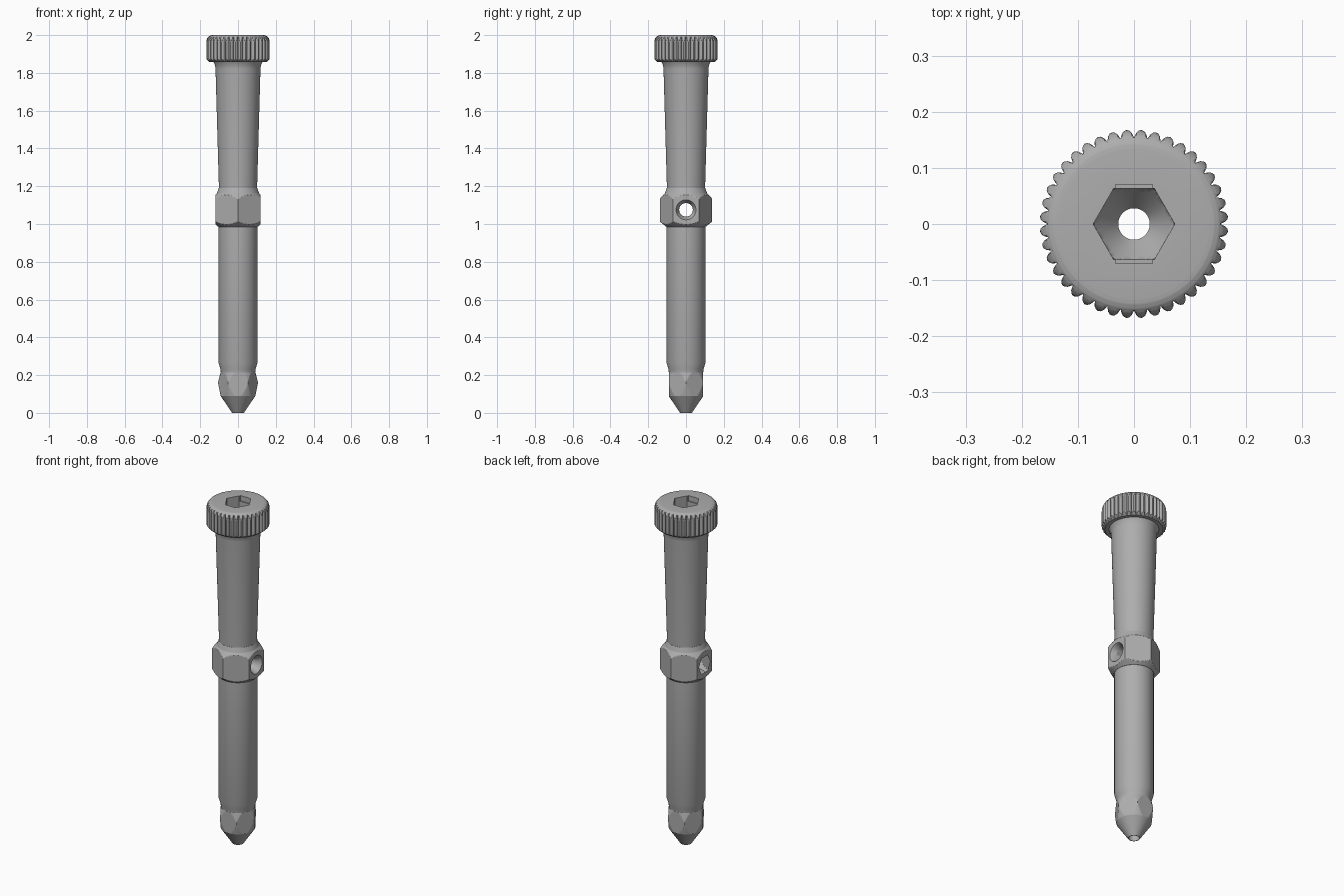
import bpy, bmesh, math

if "Cube" in bpy.data.objects:
    bpy.data.objects.remove(bpy.data.objects["Cube"])

SIDES = 240
BORE = 0.028

steel = bpy.data.materials.new("grey_steel")
steel.use_nodes = True
grey = (0.42, 0.42, 0.42, 1)
steel.diffuse_color = grey
steel.node_tree.nodes["Principled BSDF"].inputs["Base Color"].default_value = grey


def hexagon(flat, turn=0):
    """Radius limit of a hexagon whose first flat faces the angle turn."""
    def limit(i):
        a = (360 * i / SIDES - turn + 30) % 60 - 30
        return flat / math.cos(math.radians(a))
    return limit


def knurl(i):
    """Radius limit of the gripping ridges around the head."""
    return 0.154 + 0.014 * abs(math.sin(math.pi * i / 6)) ** 0.7


def refine(profile, steps):
    """Split each profile segment so that cut edges follow clean curves."""
    out = []
    for (r0, z0), (r1, z1) in zip(profile, profile[1:]):
        out += [(r0 + (r1 - r0) * k / steps, z0 + (z1 - z0) * k / steps)
                for k in range(steps)]
    return out + [profile[-1]]


def tube(name, outer, inner=None, steps=1, limit=None, inner_limit=None):
    """Turn a hollow part; outer runs upward and inner runs downward."""
    inner = inner or [(BORE, outer[-1][1]), (BORE, outer[0][1])]
    rows = [(r, z, limit) for r, z in refine(outer, steps)]
    rows += [(r, z, inner_limit) for r, z in inner]
    bm = bmesh.new()
    rings = []
    for r, z, lim in rows:
        ring = []
        for i in range(SIDES):
            a = 2 * math.pi * i / SIDES
            d = min(r, lim(i)) if lim else r
            ring.append(bm.verts.new((d * math.cos(a), d * math.sin(a), z)))
        rings.append(ring)
    for k, low in enumerate(rings):
        high = rings[(k + 1) % len(rings)]
        for i in range(SIDES):
            j = (i + 1) % SIDES
            bm.faces.new((low[i], low[j], high[j], high[i]))
    bmesh.ops.recalc_face_normals(bm, faces=bm.faces)
    mesh = bpy.data.meshes.new(name)
    bm.to_mesh(mesh)
    bm.free()
    mesh.materials.append(steel)
    obj = bpy.data.objects.new(name, mesh)
    bpy.context.collection.objects.link(obj)
    return obj


def cut(obj, cutter):
    """Subtract the cutter from a part and discard it."""
    cutter.hide_render = True
    mod = obj.modifiers.new("cut", 'BOOLEAN')
    mod.operation, mod.object, mod.solver = 'DIFFERENCE', cutter, 'EXACT'
    bpy.context.view_layer.objects.active = obj
    bpy.ops.object.modifier_apply(modifier=mod.name)
    bpy.data.objects.remove(cutter)


def side_cutter(x0, x1, r0, r1, sides):
    """A cone or prism lying along x at the height of the cross hole."""
    bpy.ops.mesh.primitive_cone_add(
        vertices=sides, radius1=r0, radius2=r1, depth=x1 - x0,
        location=((x0 + x1) / 2, 0, 1.075), rotation=(0, math.pi / 2, 0))
    return bpy.context.object


# Tapered tip
tip = tube("tip", [(0.031, 0), (0.092, 0.09)])

# Ball-ended hexagonal key above the tip
ball_key = tube("ball_key", [(0.092, 0.09), (0.106, 0.16), (0.092, 0.215)],
                steps=12, limit=hexagon(0.091, 30))

# Neck and straight shaft
shaft = tube("shaft", [(0.091, 0.215), (0.093, 0.232), (0.103, 0.265), (0.103, 0.985)])

# Hexagonal collar with chamfered corners
collar = tube("collar", [(0.104, 0.985), (0.142, 1.016), (0.142, 1.13),
                         (0.112, 1.163), (0.102, 1.19)],
              steps=10, limit=hexagon(0.12))

# Cross hole: countersunk on one side, hexagonal pocket on the other
cut(collar, side_cutter(-0.3, 0.3, 0.036, 0.036, 48))
cut(collar, side_cutter(0.08, 0.15, 0.03, 0.07, 48))
cut(collar, side_cutter(-0.3, -0.06, 0.053, 0.053, 6))

# Handle, widening towards the head
handle = tube("handle", [(0.101, 1.19), (0.119, 1.82), (0.121, 1.84), (0.13, 1.857)])

# Knurled head with a rounded rim and a hexagonal socket
rim = [(0.134 + 0.034 * math.cos(a), 1.966 + 0.034 * math.sin(a))
       for a in (math.pi / 2 * k / 6 for k in range(7))]
head = tube("head", [(0.15, 1.857), (0.168, 1.872)] + rim,
            inner=[(0.08, 2.0), (0.08, 1.925)]
            + [(0.08 - 0.052 * k / 12, 1.925 - 0.068 * k / 12) for k in range(1, 13)],
            steps=4, limit=knurl, inner_limit=hexagon(0.063, 30))

# Shallow key notches on two sides of the socket
bpy.ops.mesh.primitive_cube_add(size=1, location=(0, 0, 2.0))
notch = bpy.context.object
notch.scale = (0.066, 0.14, 0.06)
bpy.context.view_layer.update()
cut(head, notch)

# Smooth shading with crisp edges
bpy.ops.object.select_all(action='DESELECT')
for part in (tip, ball_key, shaft, collar, handle, head):
    part.select_set(True)
bpy.context.view_layer.objects.active = head
bpy.ops.object.shade_smooth_by_angle(angle=math.radians(30))
